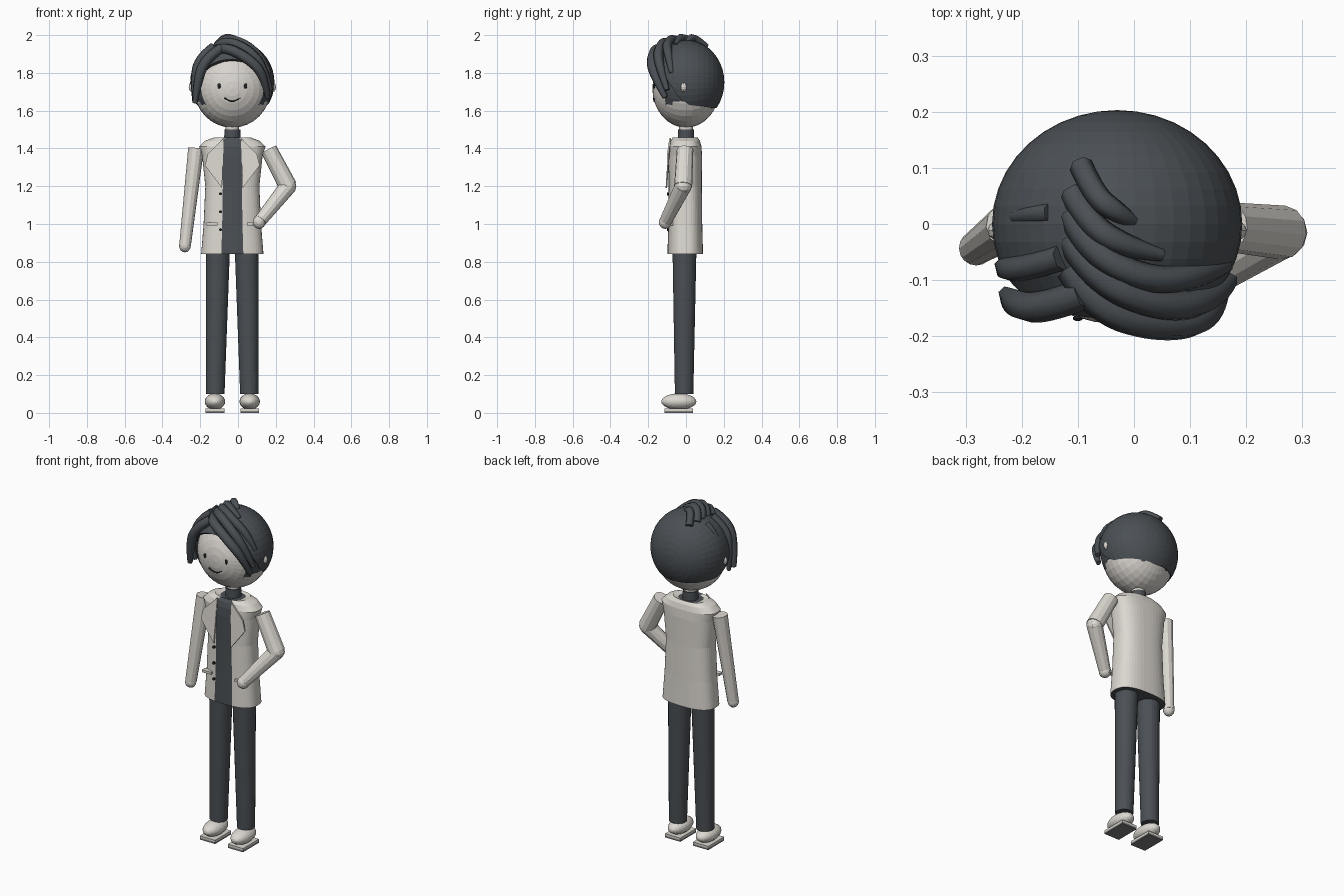
import bpy, bmesh, math
from mathutils import Vector

if "Cube" in bpy.data.objects:
    bpy.data.objects.remove(bpy.data.objects["Cube"], do_unlink=True)

CX = -0.03  # centre line of the figure


def material(name, r, g, b):
    m = bpy.data.materials.new(name)
    m.use_nodes = True
    m.diffuse_color = (r, g, b, 1)
    bsdf = next(n for n in m.node_tree.nodes if n.type == "BSDF_PRINCIPLED")
    bsdf.inputs["Base Color"].default_value = (r, g, b, 1)
    return m


SKIN = material("skin", 0.69, 0.66, 0.62)
CREAM = material("cream cloth", 0.72, 0.69, 0.64)
CHARCOAL = material("charcoal cloth", 0.07, 0.08, 0.09)
HAIR = material("dark hair", 0.07, 0.08, 0.09)
INK = material("ink black", 0.015, 0.015, 0.018)
RUBBER = material("grey rubber", 0.2, 0.2, 0.2)


def mesh_object(name, bm, *mats):
    bmesh.ops.recalc_face_normals(bm, faces=bm.faces[:])
    me = bpy.data.meshes.new(name)
    bm.to_mesh(me)
    bm.free()
    ob = bpy.data.objects.new(name, me)
    bpy.context.collection.objects.link(ob)
    for m in mats:
        me.materials.append(m)
    return ob


def ball(name, centre, radii, mat, cuts=(), segs=32):
    """Ellipsoid with its pole to the front, kept on the positive side of each cut."""
    bm = bmesh.new()
    bmesh.ops.create_uvsphere(bm, u_segments=segs, v_segments=segs // 2, radius=1)
    c = Vector(centre)
    for v in bm.verts:
        x, y, z = v.co
        v.co = c + Vector((x * radii[0], -z * radii[1], y * radii[2]))
    for point, normal in cuts:
        bmesh.ops.bisect_plane(bm, geom=bm.verts[:] + bm.edges[:] + bm.faces[:],
                               plane_co=point, plane_no=normal, clear_inner=True)
    return mesh_object(name, bm, mat)


def limb(name, a, b, ra, rb, mat, segs=16):
    a, b = Vector(a), Vector(b)
    bm = bmesh.new()
    bmesh.ops.create_cone(bm, cap_ends=True, segments=segs, radius1=ra, radius2=rb,
                          depth=(b - a).length)
    turn = (b - a).to_track_quat("Z", "Y")
    for v in bm.verts:
        v.co = turn @ v.co + (a + b) / 2
    return mesh_object(name, bm, mat)


def box(name, centre, size, mat):
    bm = bmesh.new()
    bmesh.ops.create_cube(bm, size=1)
    for v in bm.verts:
        v.co = Vector(centre) + Vector(p * s for p, s in zip(v.co, size))
    return mesh_object(name, bm, mat)


def strand(name, points, radius, mat, tip=0.5, sides=1):
    """Tapered tube along a smooth path."""
    cu = bpy.data.curves.new(name, "CURVE")
    cu.dimensions = "3D"
    cu.bevel_depth = radius
    cu.bevel_resolution = sides
    cu.use_fill_caps = True
    sp = cu.splines.new("NURBS")
    sp.points.add(len(points) - 1)
    for i, (p, co) in enumerate(zip(sp.points, points)):
        p.co = (*co, 1)
        t = i / (len(points) - 1)
        p.radius = 1 if t < 0.7 else tip + (1 - tip) * (1 - t) / 0.3
    sp.order_u = 3
    sp.use_endpoint_u = True
    sp.resolution_u = 6
    ob = bpy.data.objects.new(name, cu)
    bpy.context.collection.objects.link(ob)
    cu.materials.append(mat)
    bpy.ops.object.select_all(action="DESELECT")
    ob.select_set(True)
    bpy.context.view_layer.objects.active = ob
    bpy.ops.object.convert(target="MESH")


# Jacket: lofted rounded sections, with the open front showing the shirt
SEGS = 48
bm = bmesh.new()
rings = []
for z, rx, ry in [(0.84, 0.165, 0.094), (1.0, 0.152, 0.09), (1.2, 0.143, 0.088), (1.36, 0.16, 0.089),
                  (1.41, 0.176, 0.086), (1.44, 0.145, 0.078), (1.457, 0.1, 0.066), (1.45, 0.07, 0.052)]:
    ring = []
    for i in range(SEGS):
        a = 2 * math.pi * i / SEGS
        s, c = math.sin(a), -math.cos(a)
        ring.append(bm.verts.new((CX + rx * math.copysign(abs(s) ** 0.77, s),
                                  ry * math.copysign(abs(c) ** 0.77, c) - 0.004, z)))
    rings.append(ring)
for lo, hi in zip(rings, rings[1:]):
    for i in range(SEGS):
        j = (i + 1) % SEGS
        f = bm.faces.new((lo[i], lo[j], hi[j], hi[i]))
        f.material_index = int(i < 2 or i >= SEGS - 2)
for cap in (rings[0], rings[-1]):
    bm.faces.new(cap).material_index = 1
mesh_object("jacket", bm, CREAM, CHARCOAL)

# Neck and high collar
limb("collar", (CX, 0, 1.42), (CX, 0, 1.5), 0.044, 0.042, CHARCOAL, 24)
limb("neck", (CX, 0, 1.48), (CX, 0, 1.56), 0.036, 0.036, SKIN, 24)

# Parts that repeat on both sides of the centre line
for side, s in (("right", -1), ("left", 1)):
    bm = bmesh.new()
    outline = [(0.045, -0.088, 1.455), (0.13, -0.1, 1.37), (0.145, -0.1, 1.31), (0.055, -0.108, 1.19)]
    front = [bm.verts.new((CX + s * x, y, z)) for x, y, z in outline]
    slab = bmesh.ops.extrude_face_region(bm, geom=[bm.faces.new(front)])
    for v in slab["geom"]:
        if isinstance(v, bmesh.types.BMVert):
            v.co.y += 0.008
    mesh_object(side + "_lapel", bm, CREAM)
    box(side + "_pocket", (CX + s * 0.108, -0.085, 1.0), (0.06, 0.03, 0.014), CREAM)
    limb(side + "_leg", (CX + s * 0.09, -0.01, 0.1), (CX + s * 0.076, -0.008, 0.88),
         0.049, 0.064, CHARCOAL, 24)
    foot = CX + s * 0.092
    ball(side + "_shoe", (foot, -0.038, 0.06), (0.054, 0.093, 0.043), CREAM, segs=24)
    box(side + "_sole", (foot, -0.038, 0.016), (0.1, 0.15, 0.012), CREAM)
    box(side + "_tread", (foot, -0.038, 0.005), (0.1, 0.15, 0.01), RUBBER)
    ball(side + "_ear", (CX + s * 0.213, -0.012, 1.725), (0.018, 0.017, 0.027), SKIN, segs=12)
    ball(side + "_eye", (CX + s * 0.07, -0.168, 1.73), (0.009, 0.005, 0.014), INK, segs=16)

# Buttons down one edge of the jacket
for i in range(3):
    z = 1.16 - 0.095 * i
    limb("button_%d" % (i + 1), (CX - 0.062, -0.086, z), (CX - 0.062, -0.1, z), 0.008, 0.008, INK, 10)

# Hanging right arm
limb("right_arm", (-0.28, -0.042, 0.89), (-0.222, -0.002, 1.4), 0.031, 0.042, CREAM, 12)
ball("right_hand", (-0.281, -0.043, 0.885), (0.031, 0.031, 0.035), SKIN, segs=16)

# Bent left arm with the hand on the hip
elbow, wrist = (0.265, -0.015, 1.2), (0.12, -0.105, 1.02)
limb("left_upper_arm", (0.163, -0.005, 1.395), elbow, 0.044, 0.048, CREAM, 12)
ball("left_elbow", elbow, (0.044, 0.046, 0.044), CREAM, segs=12)
limb("left_forearm", elbow, wrist, 0.045, 0.034, CREAM, 12)
ball("left_hand", (0.112, -0.11, 1.01), (0.034, 0.034, 0.036), SKIN, segs=16)

# Head and smile
ball("head", (CX, 0, 1.717), (0.203, 0.178, 0.207), SKIN)
smile = []
for t in (-1, -0.6, 0, 0.6, 1):
    x, z = 0.042 * t, 1.648 + 0.02 * t * t
    depth = math.sqrt(1 - (x / 0.203) ** 2 - ((z - 1.717) / 0.207) ** 2)
    smile.append((CX + x, -0.178 * depth - 0.001, z))
strand("mouth", smile, 0.004, INK)

# Hair cap, trimmed around the face and the ears, and the nape below it
cap = ball("hair_cap", (CX, 0, 1.75), (0.223, 0.203, 0.225), HAIR,
           [((0, -0.165, 1.865), (0, 0.84, 0.54)), ((0, -0.03, 1.665), (0, 0.6, 0.8)),
            ((0, 0.06, 1.625), (0, 0.12, 0.99))], 40)
shell = cap.modifiers.new("thickness", "SOLIDIFY")
shell.thickness = 0.02
ball("hair_nape", (CX, 0, 1.74), (0.212, 0.193, 0.213), HAIR, [((0, 0.055, 0), (0, 1, 0.1))])

# Swept locks over the forehead, from the crown to the brow
sweeps = [
    [(-0.095, 0.105, 1.935), (-0.07, 0.05, 1.985), (-0.03, 0.02, 1.985), (0.0, 0.005, 1.965)],
    [(-0.11, 0.055, 1.94), (-0.08, 0.0, 1.985), (-0.02, -0.04, 1.985), (0.05, -0.055, 1.95)],
    [(-0.11, 0.015, 1.94), (-0.08, -0.05, 1.985), (0.03, -0.105, 1.965), (0.13, -0.09, 1.88), (0.165, -0.075, 1.8)],
    [(-0.11, -0.03, 1.935), (-0.07, -0.1, 1.975), (0.05, -0.15, 1.93), (0.14, -0.14, 1.83), (0.172, -0.1, 1.71)],
    [(-0.11, -0.08, 1.92), (-0.07, -0.15, 1.94), (0.05, -0.185, 1.88), (0.14, -0.17, 1.79), (0.158, -0.11, 1.67)],
]
for i, path in enumerate(sweeps):
    strand("swept_lock_%d" % (i + 1), path, 0.021 + 0.002 * i, HAIR)

# Locks hanging on the other side of the parting
falls = [
    [(-0.09, -0.125, 1.93), (-0.17, -0.155, 1.88), (-0.215, -0.14, 1.76), (-0.228, -0.125, 1.64)],
    [(-0.13, -0.06, 1.94), (-0.21, -0.085, 1.88), (-0.233, -0.075, 1.76), (-0.23, -0.075, 1.64)],
    [(-0.15, 0.02, 1.93), (-0.205, 0.015, 1.89), (-0.235, 0.01, 1.8)],
]
for i, path in enumerate(falls):
    strand("side_lock_%d" % (i + 1), path, 0.028 - 0.005 * i, HAIR)
